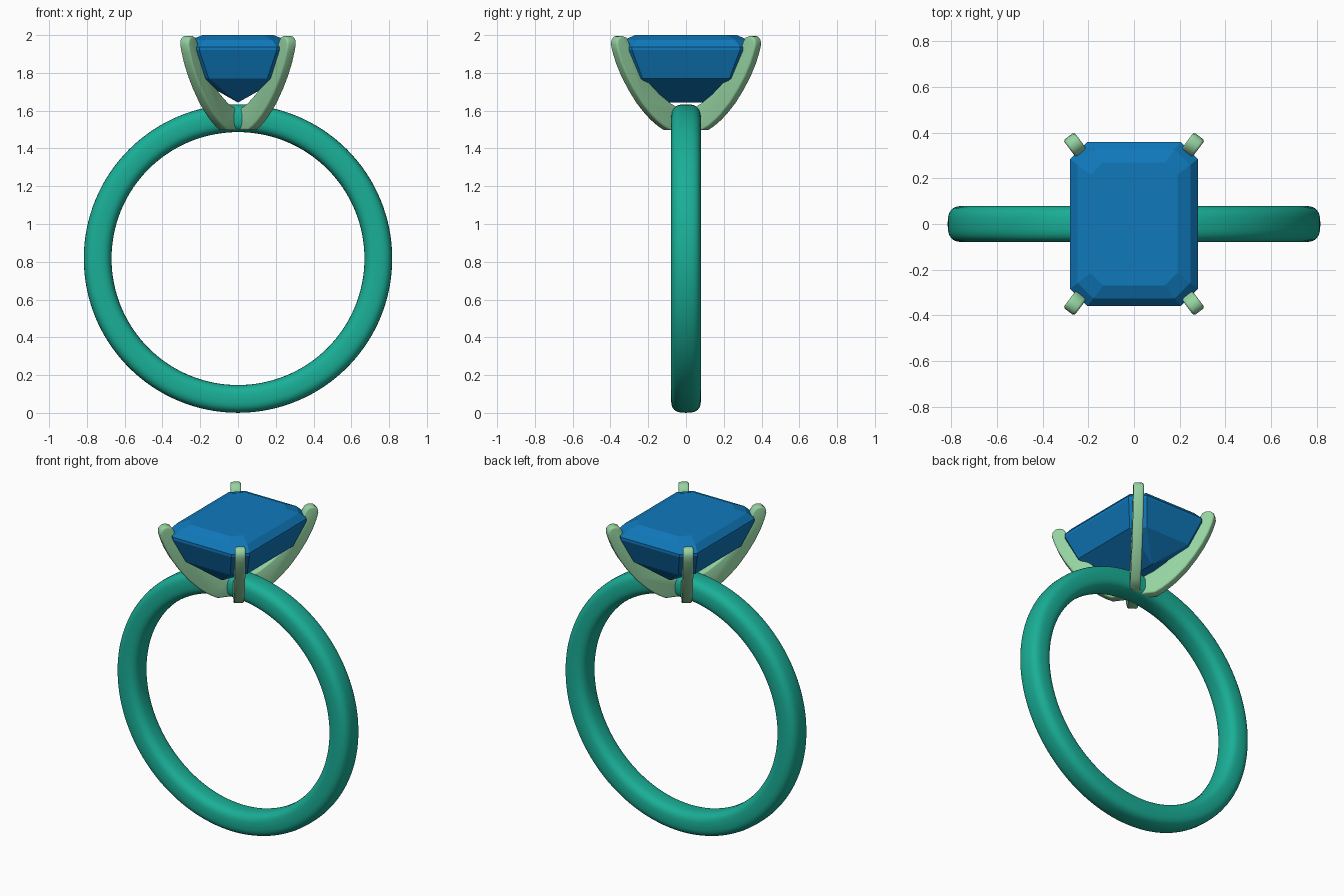
import bpy, bmesh, math
from mathutils import Matrix

if "Cube" in bpy.data.objects:
    bpy.data.objects.remove(bpy.data.objects["Cube"])


def material(name, rgb):
    m = bpy.data.materials.new(name)
    m.diffuse_color = (*rgb, 1)
    m.use_nodes = True
    m.node_tree.nodes["Principled BSDF"].inputs["Base Color"].default_value = m.diffuse_color
    return m


def make_object(name, bm, mat, smooth_angle=None):
    bmesh.ops.recalc_face_normals(bm, faces=bm.faces[:])
    me = bpy.data.meshes.new(name)
    bm.to_mesh(me)
    bm.free()
    me.materials.append(mat)
    ob = bpy.data.objects.new(name, me)
    bpy.context.collection.objects.link(ob)
    if smooth_angle:
        bpy.ops.object.select_all(action='DESELECT')
        bpy.context.view_layer.objects.active = ob
        ob.select_set(True)
        bpy.ops.object.shade_smooth_by_angle(angle=math.radians(smooth_angle))
    return ob


band_mat = material("band_teal", (0.01, 0.43, 0.31))
gem_mat = material("gem_blue", (0.005, 0.19, 0.50))
prong_mat = material("prong_green", (0.30, 0.65, 0.36))

# Band: soft-cornered section swept round a circle
SEG, SEC, MID_R, CENTRE_Z = 128, 32, 0.743, 0.817
bm = bmesh.new()
rings = []
for i in range(SEG):
    a = 2 * math.pi * i / SEG
    loop = []
    for j in range(SEC):
        t = 2 * math.pi * j / SEC
        c, s = math.cos(t), math.sin(t)
        r = MID_R + 0.0735 * math.copysign(abs(c) ** 0.7, c)
        y = 0.079 * math.copysign(abs(s) ** 0.7, s)
        loop.append(bm.verts.new((r * math.sin(a), y, CENTRE_Z + r * math.cos(a))))
    rings.append(loop)
for i in range(SEG):
    p, q = rings[i], rings[(i + 1) % SEG]
    for j in range(SEC):
        k = (j + 1) % SEC
        bm.faces.new((p[j], p[k], q[k], q[j]))
make_object("ring_band", bm, band_mat, 60)

# Gem: emerald cut, hull of stepped cut-corner rectangles (half x, half y, corner, z)
levels = [(0.19, 0.27, 0.055, 2.0), (0.247, 0.327, 0.068, 1.975),
          (0.28, 0.36, 0.075, 1.937), (0.28, 0.36, 0.075, 1.92),
          (0.225, 0.30, 0.07, 1.77)]
bm = bmesh.new()
for hx, hy, c, z in levels:
    for sx in (-1, 1):
        for sy in (-1, 1):
            bm.verts.new((sx * hx, sy * (hy - c), z))
            bm.verts.new((sx * (hx - c), sy * hy, z))
for sy in (-1, 1):
    bm.verts.new((0, sy * 0.16, 1.643))
bmesh.ops.convex_hull(bm, input=bm.verts[:])
bmesh.ops.dissolve_limit(bm, angle_limit=0.01, verts=bm.verts[:], edges=bm.edges[:])
make_object("gem", bm, gem_mat)

# Prongs: two crossed U-shaped bars along the gem diagonals (radius, z)
outer = [(0.13, 1.497), (0.17, 1.518), (0.21, 1.546), (0.25, 1.579), (0.31, 1.64),
         (0.365, 1.712), (0.41, 1.782), (0.445, 1.85), (0.468, 1.91), (0.479, 1.95),
         (0.475, 1.977), (0.457, 1.993), (0.435, 1.996), (0.41, 1.987)]
inner = [(0.394, 1.962), (0.378, 1.925), (0.345, 1.86), (0.30, 1.795), (0.25, 1.738),
         (0.19, 1.687), (0.12, 1.64), (0.05, 1.608)]
half = outer + inner
profile = half + [(-r, z) for r, z in reversed(half)]
angle = math.atan2(0.345, 0.257)
for name, turn in (("prongs_a", angle), ("prongs_b", -angle)):
    bm = bmesh.new()
    face = bm.faces.new([bm.verts.new((r, -0.03, z)) for r, z in profile])
    ext = bmesh.ops.extrude_face_region(bm, geom=[face])
    verts = [g for g in ext["geom"] if isinstance(g, bmesh.types.BMVert)]
    bmesh.ops.translate(bm, verts=verts, vec=(0, 0.06, 0))
    bmesh.ops.recalc_face_normals(bm, faces=bm.faces[:])
    rims = [e for e in bm.edges if abs(e.verts[0].co.y - e.verts[1].co.y) < 0.01]
    bmesh.ops.bevel(bm, geom=rims, offset=0.011, segments=3, profile=0.5,
                    affect='EDGES', clamp_overlap=True)
    bmesh.ops.transform(bm, matrix=Matrix.Rotation(turn, 4, 'Z'), verts=bm.verts[:])
    make_object(name, bm, prong_mat, 40)
